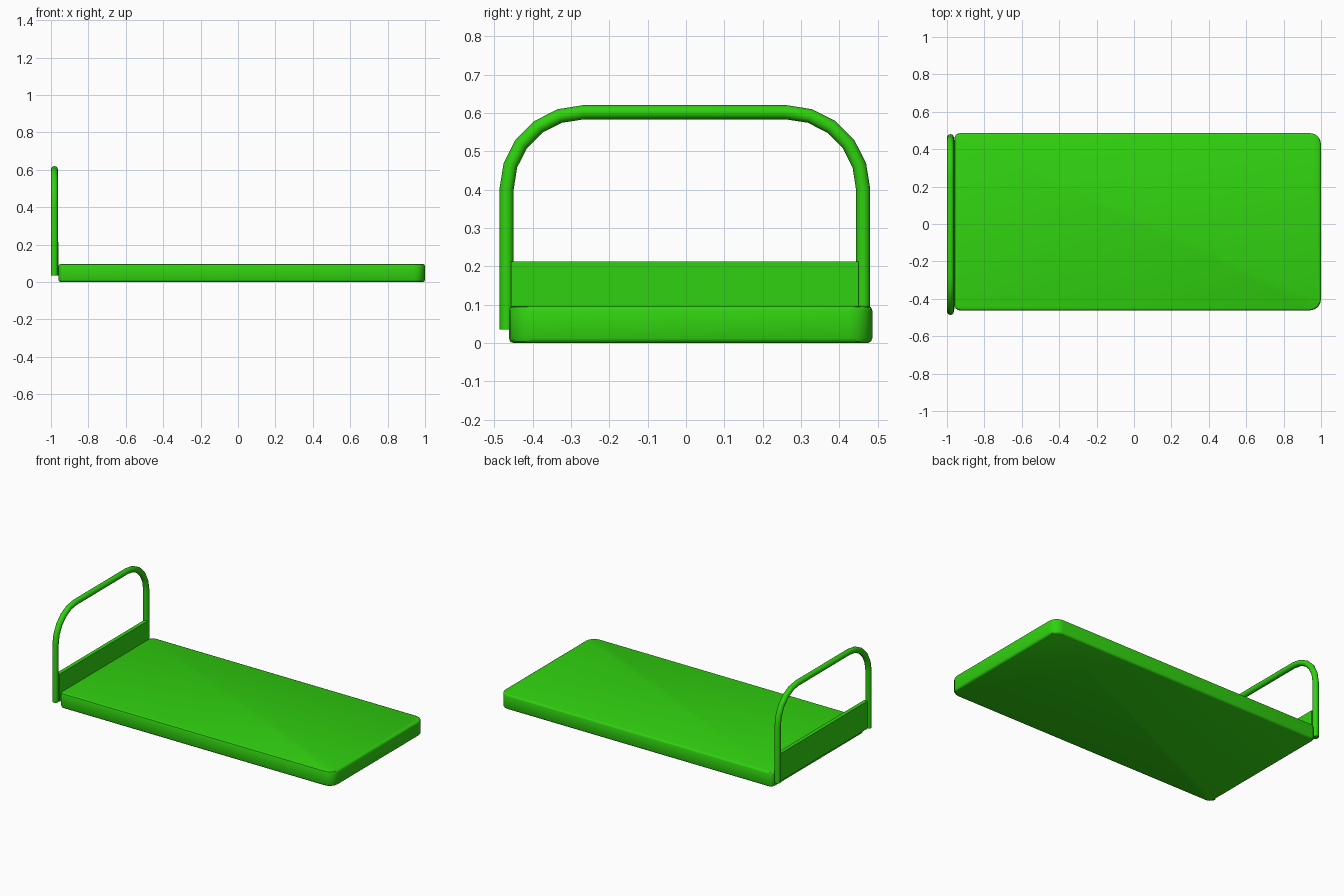
import bpy, bmesh
from math import sin, cos, pi

if "Cube" in bpy.data.objects:
    bpy.data.objects.remove(bpy.data.objects["Cube"])

green = bpy.data.materials.new("bright green")
green.use_nodes = True
colour = (0.03, 0.64, 0.005, 1)
green.diffuse_color = colour
green.node_tree.nodes["Principled BSDF"].inputs["Base Color"].default_value = colour


def add_object(name, data):
    obj = bpy.data.objects.new(name, data)
    bpy.context.collection.objects.link(obj)
    data.materials.append(green)
    return obj


def smooth(obj, angle):
    bpy.ops.object.select_all(action='DESELECT')
    obj.select_set(True)
    bpy.context.view_layer.objects.active = obj
    bpy.ops.object.shade_smooth_by_angle(angle=angle)


def box_bmesh(low, high):
    bm = bmesh.new()
    bmesh.ops.create_cube(bm, size=1)
    for v in bm.verts:
        for i in range(3):
            v.co[i] = high[i] if v.co[i] > 0 else low[i]
    return bm


def finish(bm, name):
    mesh = bpy.data.meshes.new(name)
    bm.to_mesh(mesh)
    bm.free()
    return add_object(name, mesh)


# Slab: upright corners rounded, larger at the foot end
bm = box_bmesh((-0.96, -0.462, 0), (1.0, 0.486, 0.097))
for side, radius in ((1, 0.06), (-1, 0.03)):
    corners = [e for e in bm.edges
               if abs(e.verts[0].co.z - e.verts[1].co.z) > 0.05
               and all(v.co.x * side > 0.9 for v in e.verts)]
    bmesh.ops.bevel(bm, geom=corners, offset=radius, segments=4,
                    profile=0.5, affect='EDGES')
# Soft rims around the top and bottom
rims = [e for e in bm.edges
        if abs(e.verts[0].co.z - e.verts[1].co.z) < 0.001]
bmesh.ops.bevel(bm, geom=rims, offset=0.012, segments=2,
                profile=0.5, affect='EDGES')
slab = finish(bm, "mattress_slab")
smooth(slab, pi / 4)

# Head panel between the rail legs
finish(box_bmesh((-0.986, -0.456, 0.035), (-0.961, 0.45, 0.213)), "head_panel")

# Head rail: bent tube with two quarter-circle bends
bend, shoulder, reach, mid_y = 0.2, 0.402, 0.465, -0.003
half = [(reach, 0.035)]
for i in range(6):
    a = i * pi / 10
    half.append((reach - bend + bend * cos(a), shoulder + bend * sin(a)))
path = half + [(-y, z) for y, z in reversed(half)]

curve = bpy.data.curves.new("head_rail", 'CURVE')
curve.dimensions = '3D'
curve.bevel_depth = 0.0185
curve.bevel_resolution = 4
curve.use_fill_caps = True
spline = curve.splines.new('POLY')
spline.points.add(len(path) - 1)
for point, (y, z) in zip(spline.points, path):
    point.co = (-0.9815, y + mid_y, z, 1)
rail = add_object("head_rail", curve)
bpy.ops.object.select_all(action='DESELECT')
rail.select_set(True)
bpy.context.view_layer.objects.active = rail
bpy.ops.object.convert(target='MESH')
smooth(bpy.context.view_layer.objects.active, pi / 4)
